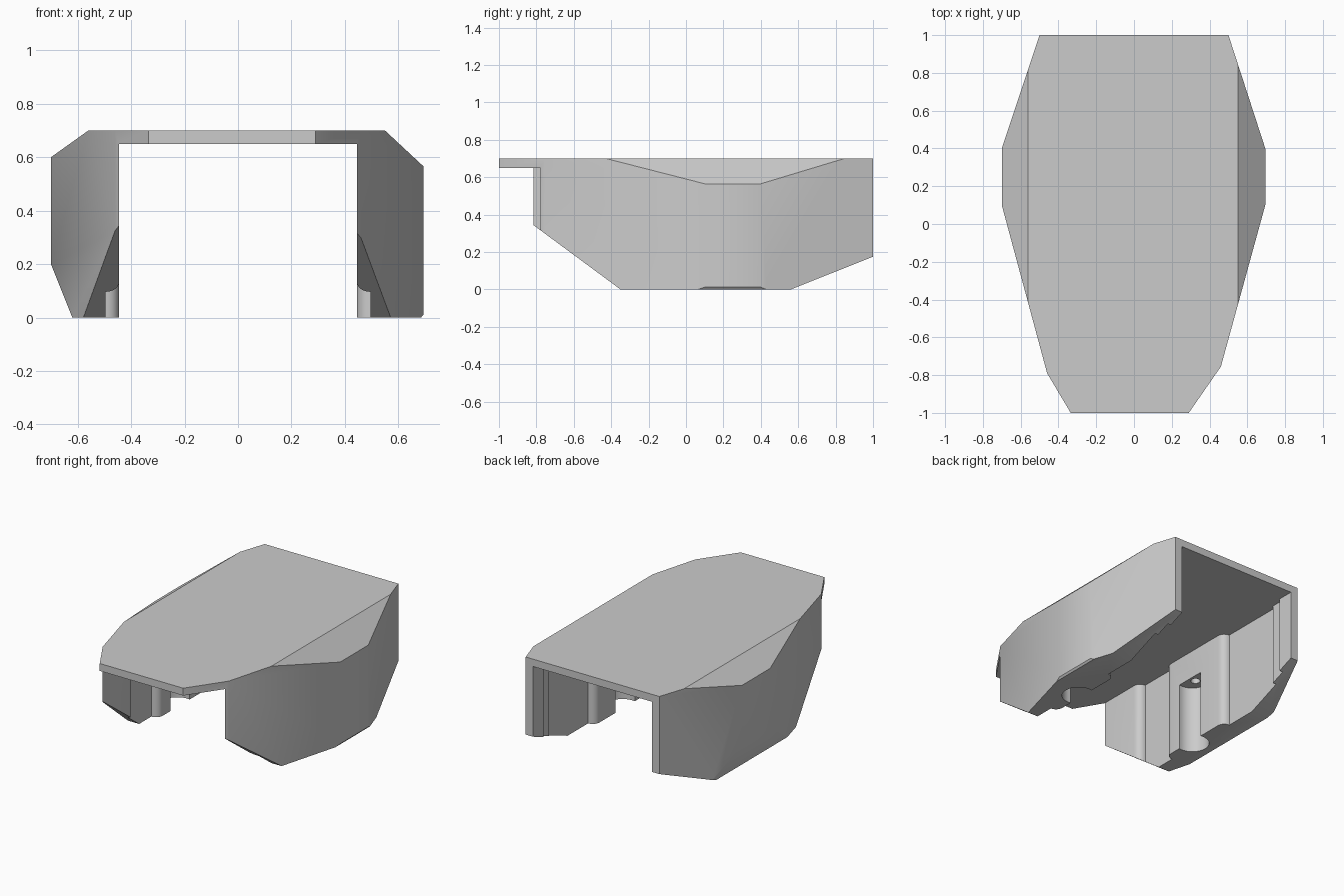
import bpy, bmesh, math
from mathutils import Vector

cube = bpy.data.objects.get("Cube")
if cube:
    bpy.data.objects.remove(cube, do_unlink=True)

grey = bpy.data.materials.new("plain_grey")
grey.use_nodes = True
colour = (0.6, 0.6, 0.6, 1)
grey.diffuse_color = colour
grey.node_tree.nodes["Principled BSDF"].inputs["Base Color"].default_value = colour


def prism(name, outline, low, high, cuts=()):
    """Extrude a plan outline upward, then trim it with (point, outward normal) planes."""
    bm = bmesh.new()
    face = bm.faces.new([bm.verts.new((x, y, low)) for x, y in outline])
    top = bmesh.ops.extrude_face_region(bm, geom=[face])["geom"]
    bmesh.ops.translate(bm, vec=(0, 0, high - low),
                        verts=[v for v in top if isinstance(v, bmesh.types.BMVert)])
    for point, normal in cuts:
        parts = bm.verts[:] + bm.edges[:] + bm.faces[:]
        cut = bmesh.ops.bisect_plane(bm, geom=parts, plane_co=point, plane_no=normal,
                                     clear_outer=True)["geom_cut"]
        rim = [e for e in cut if isinstance(e, bmesh.types.BMEdge) and e.is_boundary]
        bmesh.ops.edgenet_fill(bm, edges=rim)
    bmesh.ops.recalc_face_normals(bm, faces=bm.faces)
    mesh = bpy.data.meshes.new(name)
    bm.to_mesh(mesh)
    bm.free()
    mesh.materials.append(grey)
    obj = bpy.data.objects.new(name, mesh)
    bpy.context.collection.objects.link(obj)
    return obj


def circle(x, y, radius, count=32):
    return [(x + radius * math.cos(math.tau * i / count),
             y + radius * math.sin(math.tau * i / count)) for i in range(count)]


def carve(body, cutter):
    cutter.hide_render = True
    mod = body.modifiers.new("carve", "BOOLEAN")
    mod.operation, mod.solver, mod.object = "DIFFERENCE", "EXACT", cutter
    bpy.context.view_layer.objects.active = body
    bpy.ops.object.modifier_apply(modifier=mod.name)
    bpy.data.objects.remove(cutter, do_unlink=True)


# Faceted outer body: plan outline, sloped underside and chamfered flanks
plan = [(-0.335, -1), (0.29, -1), (0.46, -0.755), (0.695, 0.1), (0.695, 0.4),
        (0.5, 1), (-0.5, 1), (-0.7, 0.4), (-0.7, 0.1), (-0.46, -0.79)]
trims = [((0, -0.35, 0), (0, -0.34, -0.46)),
         ((0, 0.56, 0), (0, 0.175, -0.44)),
         ((0.55, 0, 0.7), (0.135, 0, 0.145)),
         ((-0.56, 0, 0.7), (-0.1, 0, 0.14)),
         ((-0.7, 0, 0.2), (-0.2, 0, -0.08)),
         ((0.695, 0, 0.012), (0.012, 0, -0.01))]
cover = prism("cover", plan, 0, 0.7, trims)

# Inner channel with rounded ribs along each wall
INNER, DEEP, MID = 0.445, 0.495, 0.47
ROUND = DEEP - INNER


def corner(y, direction):
    """Rounded rib corner at y; direction +1 when the wall steps outward going back."""
    steps = [math.pi / 2 * i / 6 for i in range(7)]
    arc = [(DEEP - ROUND * (1 - (1 - math.cos(a))) , y + direction * ROUND * (math.sin(a) - 1))
           for a in steps]
    return arc if direction > 0 else arc[::-1]


wall = [(INNER, -1.2)] + corner(-0.48, 1) + corner(-0.22, -1) + corner(0.34, 1)
wall += [(DEEP, 0.795), (MID, 0.795), (MID, 0.89), (INNER, 0.89), (INNER, 1.2)]
channel = wall + [(-x, y) for x, y in reversed(wall)]
carve(cover, prism("channel_cutter", channel, -0.2, 0.65))

# Screw pocket and pilot hole in each wall
for side in (-1, 1):
    carve(cover, prism("pocket_cutter", circle(side * 0.465, 0.015, 0.105), -0.2, 0.46))
    carve(cover, prism("pilot_cutter", circle(side * 0.49, 0.015, 0.03, 16), 0.4, 0.6))

bpy.ops.object.select_all(action="DESELECT")
cover.select_set(True)
bpy.context.view_layer.objects.active = cover
bpy.ops.object.shade_smooth_by_angle(angle=math.radians(25))
